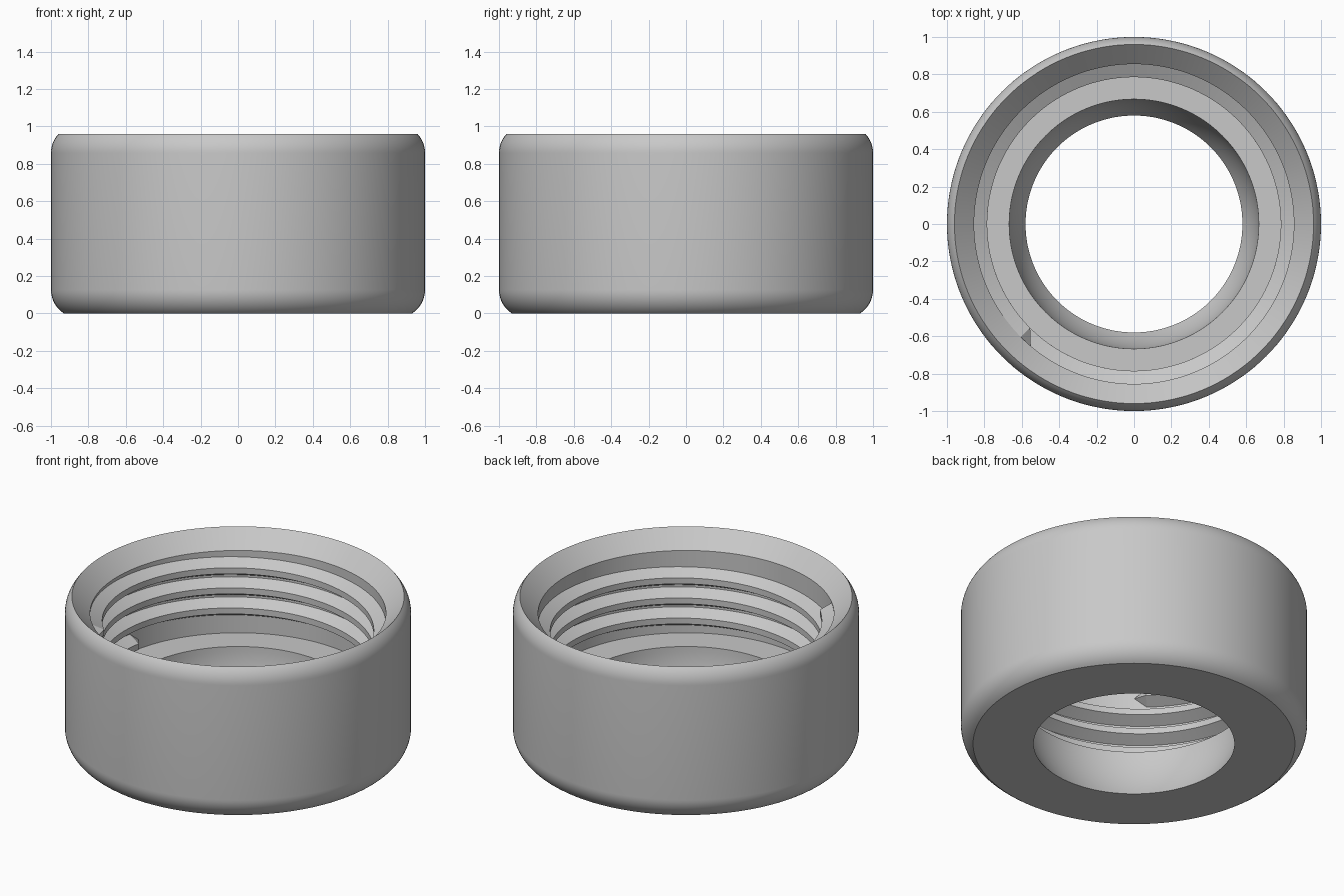
import bpy, bmesh
from math import sin, cos, acos, asin, radians, pi, sqrt

cube = bpy.data.objects.get("Cube")
if cube:
    bpy.data.objects.remove(cube, do_unlink=True)

HEIGHT, SEAT_Z, BORE, LIP = 0.96, 0.33, 0.855, 0.96
SEGMENTS = 144

grey = bpy.data.materials.new("light grey")
grey.use_nodes = True
colour = (0.58, 0.58, 0.58, 1)
grey.diffuse_color = colour
grey.node_tree.nodes["Principled BSDF"].inputs["Base Color"].default_value = colour


def finish(bm, name):
    """Turn a bmesh into a smooth shaded object with sharp corners."""
    bmesh.ops.recalc_face_normals(bm, faces=bm.faces)
    mesh = bpy.data.meshes.new(name)
    bm.to_mesh(mesh)
    bm.free()
    mesh.materials.append(grey)
    obj = bpy.data.objects.new(name, mesh)
    bpy.context.collection.objects.link(obj)
    bpy.ops.object.select_all(action='DESELECT')
    obj.select_set(True)
    bpy.context.view_layer.objects.active = obj
    bpy.ops.object.shade_smooth_by_angle(angle=radians(25))
    return obj


def bridge(bm, a, b):
    """Join two closed loops of vertices with quads."""
    n = len(a)
    for i in range(n):
        j = (i + 1) % n
        bm.faces.new((a[i], a[j], b[j], b[i]))


def arc(cx, cz, r, start, end, steps):
    return [(cx + r * cos(start + (end - start) * i / steps),
             cz + r * sin(start + (end - start) * i / steps))
            for i in range(steps + 1)]


# Nut body: closed (radius, height) section turned about z
R = 0.15
low = acos((R - 0.07) / R)
high = acos((R - (1 - LIP)) / R)
BALL = sqrt(0.58 ** 2 + SEAT_Z ** 2)
section = arc(1 - R, R * sin(low), R, -low, 0, 10)
section += arc(1 - R, HEIGHT - R * sin(high), R, 0, high, 8)
section += [(BORE, HEIGHT - LIP + BORE), (BORE, SEAT_Z)]
section += arc(0, SEAT_Z, BALL, 0, -asin(SEAT_Z / BALL), 10)

bm = bmesh.new()
loops = []
for k in range(SEGMENTS):
    a = 2 * pi * k / SEGMENTS
    loops.append([bm.verts.new((r * cos(a), r * sin(a), z)) for r, z in section])
for k in range(SEGMENTS):
    bridge(bm, loops[k], loops[(k + 1) % SEGMENTS])
finish(bm, "nut_body")

# Internal thread: trapezoid section swept up a right-handed helix
PITCH, CREST = 0.128, 0.785
ROOT = BORE + 0.003
START, END, START_Z = radians(172), radians(225 + 1080), 0.39
TAPER = radians(5)
tooth = [(ROOT, 0.059), (CREST, 0.019), (CREST, -0.019), (ROOT, -0.059)]


def helix_vert(bm, a, r, dz):
    z = START_Z + PITCH * (a - START) / (2 * pi) + dz
    return bm.verts.new((r * cos(a), r * sin(a), z))


bm = bmesh.new()
steps = 450
loops = []
for k in range(steps + 1):
    a = START + (END - START) * k / steps
    loops.append([helix_vert(bm, a, r, dz) for r, dz in tooth])
for a, b in zip(loops, loops[1:]):
    bridge(bm, a, b)
# Pointed run-outs at both ends of the thread
for loop, angle in ((loops[0], START - TAPER), (loops[-1], END + TAPER)):
    tip = helix_vert(bm, angle, ROOT, 0)
    for i in range(4):
        bm.faces.new((loop[i], loop[(i + 1) % 4], tip))
finish(bm, "internal_thread")
